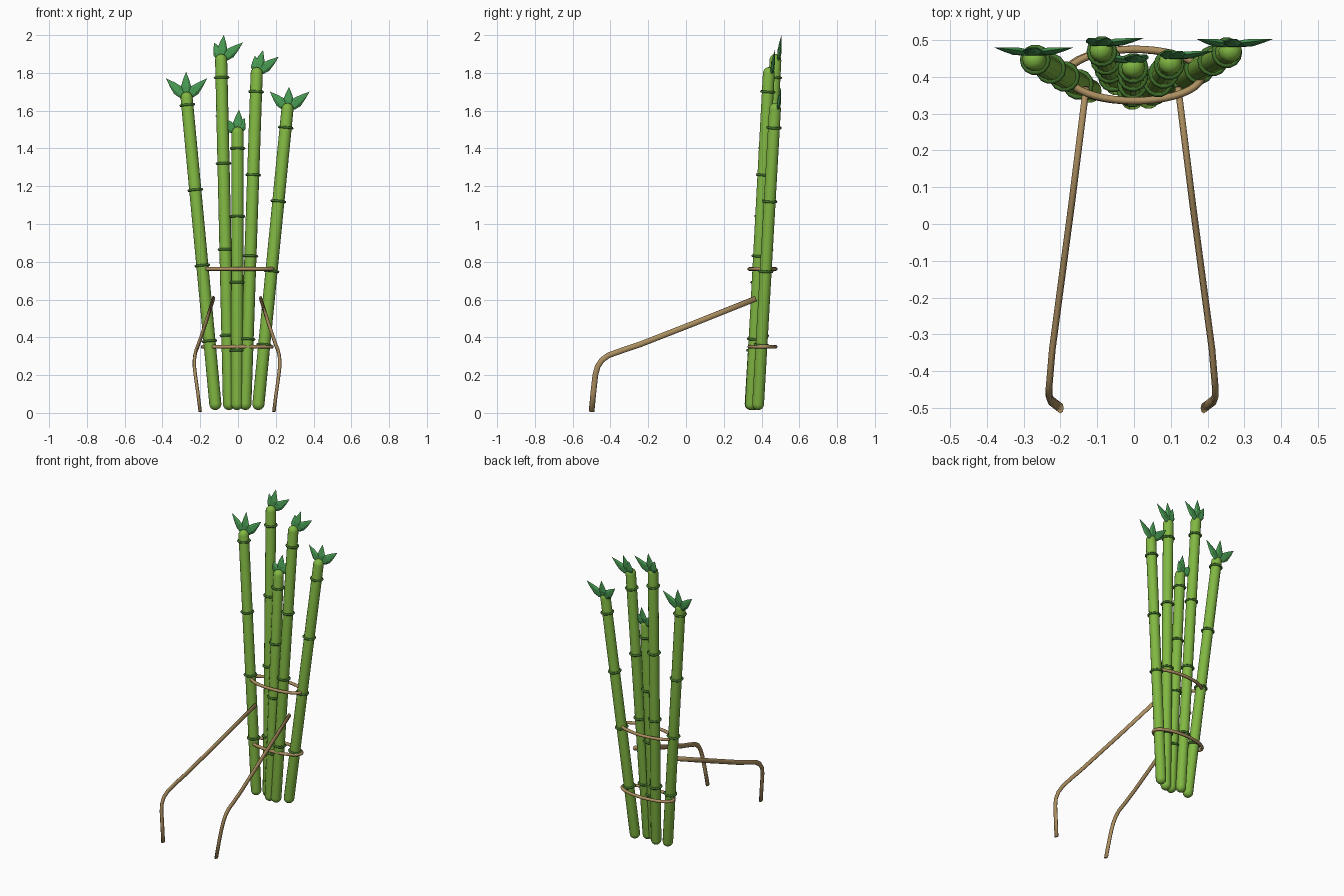
import bpy, bmesh, math
from mathutils import Vector

if "Cube" in bpy.data.objects:
    bpy.data.objects.remove(bpy.data.objects["Cube"])


def material(name, rgb):
    m = bpy.data.materials.new(name)
    m.diffuse_color = (*rgb, 1)
    m.use_nodes = True
    m.node_tree.nodes["Principled BSDF"].inputs["Base Color"].default_value = m.diffuse_color
    return m


STALK = material("bamboo green", (0.22, 0.48, 0.055))
NODE = material("dark green", (0.055, 0.17, 0.025))
LEAF = material("leaf green", (0.065, 0.32, 0.085))
CANE = material("tan cane", (0.42, 0.28, 0.12))


def finish(name, bm, mat, smooth=True):
    bmesh.ops.recalc_face_normals(bm, faces=bm.faces)
    me = bpy.data.meshes.new(name)
    bm.to_mesh(me)
    bm.free()
    me.materials.append(mat)
    for p in me.polygons:
        p.use_smooth = smooth
    ob = bpy.data.objects.new(name, me)
    bpy.context.collection.objects.link(ob)
    return ob


def skin(bm, rings, closed=False):
    """Bridge rings of points; cap the ends of an open strip."""
    loops = [[bm.verts.new(p) for p in r] for r in rings]
    n = len(loops[0])
    for i in range(len(loops) if closed else len(loops) - 1):
        a, b = loops[i], loops[(i + 1) % len(loops)]
        for j in range(n):
            k = (j + 1) % n
            bm.faces.new((a[j], a[k], b[k], b[j]))
    if not closed:
        bm.faces.new(loops[0])
        bm.faces.new(loops[-1])


def oval(c, u, v, ru, rv, n):
    return [c + u * ru * math.cos(2 * math.pi * j / n) + v * rv * math.sin(2 * math.pi * j / n)
            for j in range(n)]


def sweep(name, pts, side, rs, rn, mat, closed=False):
    """Tube with an oval section; 'side' is the section's fixed direction."""
    bm = bmesh.new()
    rings, n = [], len(pts)
    for i, p in enumerate(pts):
        a = pts[i - 1] if (i or closed) else p
        b = pts[(i + 1) % n] if (i < n - 1 or closed) else p
        t = (b - a).normalized()
        u = (side - t * side.dot(t)).normalized()
        rings.append(oval(p, u, t.cross(u), rs, rn, 8))
    skin(bm, rings, closed)
    return finish(name, bm, mat)


def lathe(bm, origin, axis, profile, n=14, closed=False):
    u = axis.cross(Vector((0, 1, 0))).normalized()
    v = axis.cross(u)
    skin(bm, [oval(origin + axis * t, u, v, r, r, n) for r, t in profile], closed)


R = 0.032

# bottom (x, y), top (x, y, z), node heights, leaf tips (x, z)
stalks = {
    "far_left": ((-0.117, 0.36), (-0.275, 0.45, 1.70), (0.38, 0.78, 1.18, 1.63),
                 ((-0.38, 1.77), (-0.275, 1.805), (-0.165, 1.77))),
    "left": ((-0.047, 0.38), (-0.09, 0.475, 1.90), (0.41, 0.865, 1.32, 1.775),
             ((-0.125, 1.96), (-0.075, 2.0), (0.025, 1.96))),
    "middle": ((-0.005, 0.34), (-0.002, 0.43, 1.515), (0.33, 0.69, 1.04, 1.40),
               ((-0.12, 1.575), (0.005, 1.605), (0.035, 1.56))),
    "right": ((0.038, 0.343), (0.10, 0.44, 1.83), (0.39, 0.83, 1.26, 1.70),
              ((0.09, 1.89), (0.132, 1.92), (0.215, 1.885))),
    "far_right": ((0.105, 0.38), (0.265, 0.473, 1.64), (0.36, 0.75, 1.12, 1.51),
                  ((0.17, 1.70), (0.27, 1.725), (0.378, 1.70))),
}

for label, (low, high, nodes, tips) in stalks.items():
    a, b = Vector((*low, 0.015)), Vector(high)
    axis, length = (b - a).normalized(), (b - a).length

    # stalk with domed ends
    dome = [(R * math.sin(q), R * (1 - math.cos(q)))
            for q in [math.radians(d) for d in (8, 30, 50, 70, 90)]]
    bm = bmesh.new()
    lathe(bm, a, axis, dome + [(r, length - t) for r, t in reversed(dome)])
    finish("stalk_" + label, bm, STALK)

    # node rings
    bm = bmesh.new()
    for z in nodes:
        t = (z - a.z) / axis.z
        ring = [(R + 0.002 + 0.008 * math.cos(k * math.pi / 3),
                 t + 0.007 * math.sin(k * math.pi / 3)) for k in range(6)]
        lathe(bm, a, axis, ring, closed=True)
    finish("node_rings_" + label, bm, NODE)

    # three pointed leaves
    bm = bmesh.new()
    base = b + Vector((0, 0.012, -0.035))
    for x, z in tips:
        tip = Vector((x, b.y + 0.03, z))
        d = (tip - base).normalized()
        u = d.cross(Vector((0, 1, 0))).normalized()
        v = d.cross(u)
        skin(bm, [oval(base.lerp(tip, f), u, v, 0.028 * w, 0.011 * w, 6)
                  for f, w in ((0, 0.25), (0.2, 0.8), (0.42, 1), (0.7, 0.6), (1, 0.02))])
    finish("leaves_" + label, bm, LEAF, smooth=False)

# binding hoops around the bundle
for label, z, cx in (("upper", 0.762, 0.002), ("lower", 0.35, -0.004)):
    pts = [Vector((cx + 0.183 * math.cos(q), 0.405 + 0.07 * math.sin(q), z))
           for q in [2 * math.pi * i / 40 for i in range(40)]]
    sweep("hoop_" + label, pts, Vector((0, 0, 1)), 0.010, 0.010, CANE, closed=True)

# bent carrying straps, one on each side
path = [(0.125, 0.37, 0.605), (0.165, 0.05, 0.477), (0.205, -0.25, 0.36),
        (0.217, -0.34, 0.33), (0.223, -0.41, 0.305), (0.226, -0.445, 0.28),
        (0.226, -0.468, 0.245), (0.221, -0.48, 0.2), (0.208, -0.49, 0.11),
        (0.195, -0.5, 0.006)]
for label, s in (("left", -1), ("right", 1)):
    sweep("strap_" + label, [Vector((s * x - 0.005, y, z)) for x, y, z in path],
          Vector((1, 0, 0)), 0.009, 0.015, CANE)
